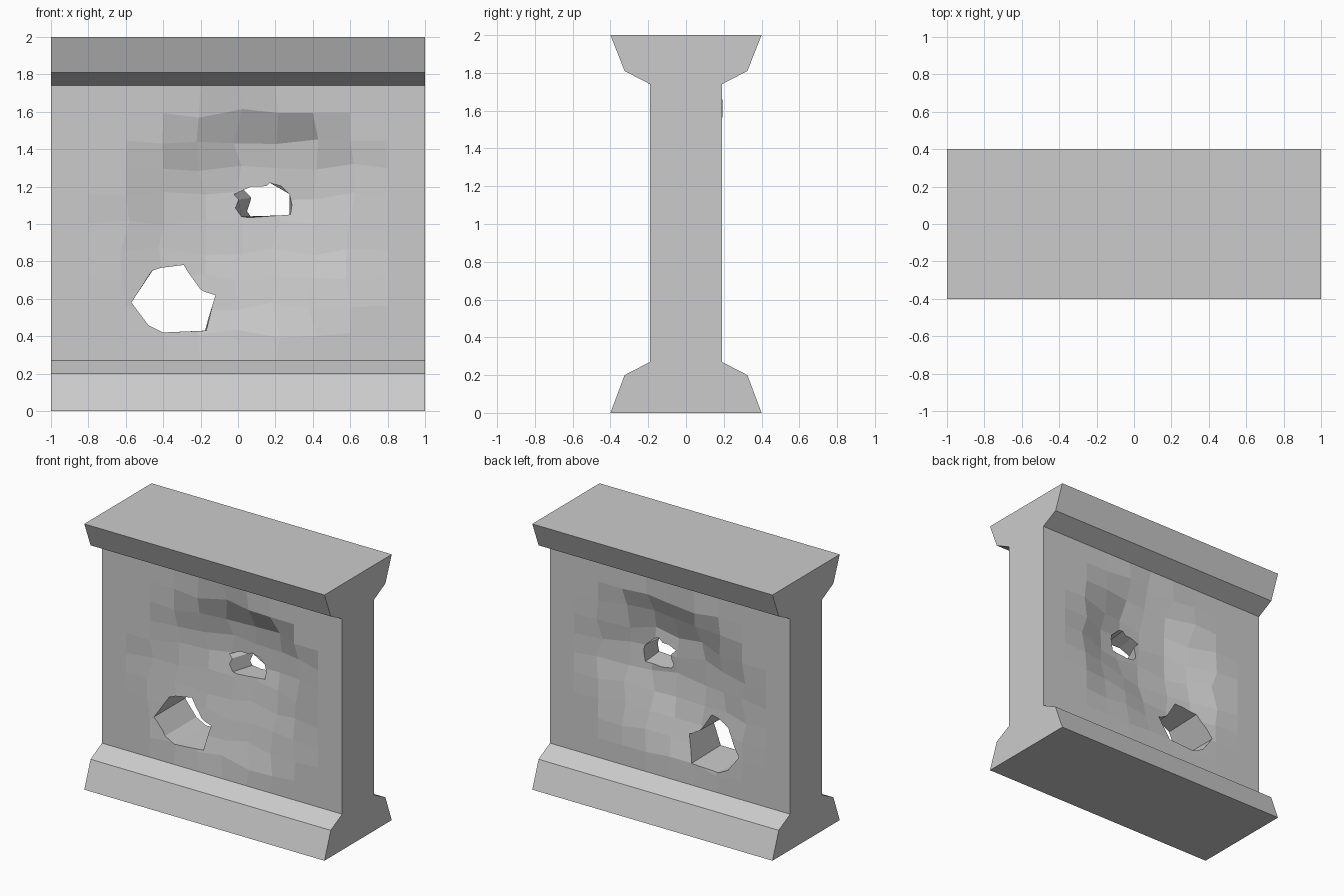
import bpy, bmesh, math, random

if "Cube" in bpy.data.objects:
    bpy.data.objects.remove(bpy.data.objects["Cube"])

random.seed(4)
COLS, ROWS = 10, 10
Z0, Z1, WEB = 0.27, 1.74, 0.19


def ring_value(values, ang):
    """Interpolate eight values placed every 45 degrees."""
    a = (ang % math.tau) / (math.pi / 4)
    i = int(a) % 8
    t = a - int(a)
    return values[i] * (1 - t) + values[(i + 1) % 8] * t


def dent(x, z, centre, rim, floor, depth):
    dx, dz = x - centre[0], z - centre[1]
    ang, d = math.atan2(dz, dx), math.hypot(dx, dz)
    r, f = ring_value(rim, ang), ring_value(floor, ang)
    return depth * max(0, min(1, (r - d) / (r - f)))


# Rim and floor radii: right, up-right, up, up-left, left, down-left, down, down-right
FRONT = ((0.15, 1.12), (.50, .55, .48, .62, .75, .95, .78, .72),
         (.34, .33, .30, .28, .28, .10, .08, .08), 0.115)
BACK = ((0.12, 1.10), (.52, .52, .50, .62, .75, .92, .68, .62),
        (.22, .22, .22, .30, .45, .30, .10, .10), 0.115)


def object_from(name, bm):
    bmesh.ops.recalc_face_normals(bm, faces=bm.faces)
    me = bpy.data.meshes.new(name)
    bm.to_mesh(me)
    bm.free()
    ob = bpy.data.objects.new(name, me)
    bpy.context.collection.objects.link(ob)
    return ob


def skin(bm, loops):
    """Join matching closed loops and cap both ends."""
    for a, b in zip(loops, loops[1:]):
        for k in range(len(a)):
            m = (k + 1) % len(a)
            bm.faces.new((a[k], a[m], b[m], b[k]))
    bm.faces.new(loops[0])
    bm.faces.new(loops[-1])


def web_point(x, z, side, inner):
    y = WEB
    if inner:
        d = dent(x, z, *(FRONT if side < 0 else BACK))
        if d > 0:
            y -= d + random.uniform(-0.008, 0.008)
            x += random.uniform(-0.03, 0.03)
            z += random.uniform(-0.025, 0.025)
    return (x, side * y, z)


def side_points(x, side, inner_col):
    pts = [(x, side * 0.4, 0), (x, side * 0.325, 0.2)]
    for j in range(ROWS + 1):
        z = Z0 + (Z1 - Z0) * j / ROWS
        pts.append(web_point(x, z, side, inner_col and 0 < j < ROWS))
    return pts + [(x, side * 0.325, 1.81), (x, side * 0.4, 2)]


# Wall: flanged profile swept along x, with battered faces
bm = bmesh.new()
loops = []
for i in range(COLS + 1):
    x = -1 + 2 * i / COLS
    inner = 0 < i < COLS
    pts = side_points(x, -1, inner) + side_points(x, 1, inner)[::-1]
    loops.append([bm.verts.new(p) for p in pts])
skin(bm, loops)
wall = object_from("battered_wall", bm)


def punch(name, front, back, yf, yb):
    """Cut a ragged hole lofted through two outlines."""
    bm = bmesh.new()
    loops = []
    for y in (-0.35, 0.35):
        t = (y - yf) / (yb - yf)
        loops.append([bm.verts.new((a[0] + (b[0] - a[0]) * t, y, a[1] + (b[1] - a[1]) * t))
                      for a, b in zip(front, back)])
    skin(bm, loops)
    cutter = object_from(name, bm)
    cutter.hide_render = True
    cutter.hide_viewport = False
    mod = wall.modifiers.new(name, 'BOOLEAN')
    mod.operation = 'DIFFERENCE'
    mod.solver = 'EXACT'
    mod.object = cutter
    bpy.context.view_layer.objects.active = wall
    bpy.ops.object.modifier_apply(modifier=mod.name)
    bpy.data.objects.remove(cutter)


# Small hole near the middle of the dent
punch("small_hole_cutter",
      [(0, 1.13), (.02, 1.04), (.28, 1.05), (.275, 1.16), (.17, 1.22), (.07, 1.2)],
      [(.07, 1.14), (.07, 1.04), (.275, 1.04), (.28, 1.16), (.17, 1.24), (.09, 1.21)],
      -0.08, 0.08)

# Large hole low on the left
big = [(-.57, .58), (-.46, .75), (-.29, .78), (-.2, .65),
       (-.12, .62), (-.17, .43), (-.4, .42), (-.48, .46)]
big_back = [(-.57, .58), (-.455, .755), (-.29, .8), (-.2, .66),
            (-.12, .62), (-.175, .43), (-.4, .42), (-.48, .46)]
punch("large_hole_cutter", big, big_back, -0.15, 0.15)
